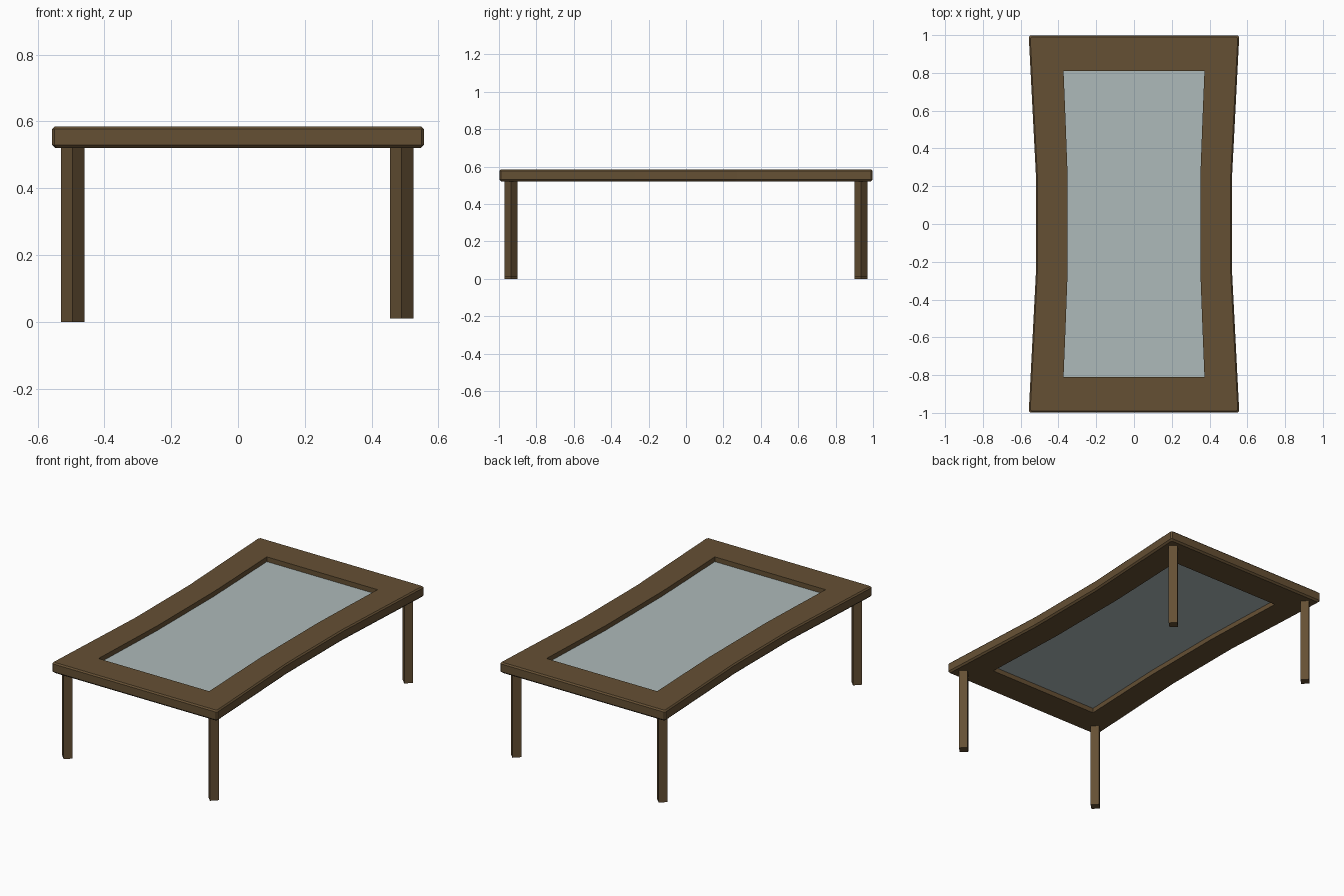
import bpy, bmesh, math

if "Cube" in bpy.data.objects:
    bpy.data.objects.remove(bpy.data.objects["Cube"])


def material(name, color):
    m = bpy.data.materials.new(name)
    m.diffuse_color = (*color, 1)
    m.use_nodes = True
    m.node_tree.nodes["Principled BSDF"].inputs["Base Color"].default_value = m.diffuse_color
    return m


wood = material("dark_wood", (0.13, 0.08, 0.034))
pane = material("pale_glass", (0.42, 0.49, 0.49))


def finish(name, bm, mat):
    bmesh.ops.recalc_face_normals(bm, faces=bm.faces)
    me = bpy.data.meshes.new(name)
    bm.to_mesh(me)
    bm.free()
    me.materials.append(mat)
    ob = bpy.data.objects.new(name, me)
    bpy.context.collection.objects.link(ob)
    return ob


def waisted(quarter):
    """Mirror the front right quarter outline into a closed loop."""
    right = quarter + [(x, -y) for x, y in reversed(quarter)]
    return right + [(-x, -y) for x, y in right]


def ring(bm, outline, z, inset=0.0):
    return [bm.verts.new((x - math.copysign(inset, x), y - math.copysign(inset, y), z))
            for x, y in outline]


def bridge(bm, a, b):
    n = len(a)
    for i in range(n):
        j = (i + 1) % n
        bm.faces.new((a[i], a[j], b[j], b[i]))


# Table top frame: waisted outline, chamfered rim, open centre
outer = waisted([(0.549, -0.998), (0.557, -0.99), (0.52, -0.27)])
inner = waisted([(0.373, -0.81), (0.362, -0.54), (0.352, -0.27)])
bm = bmesh.new()
loops = [ring(bm, inner, 0.52), ring(bm, outer, 0.52, 0.01), ring(bm, outer, 0.53),
         ring(bm, outer, 0.577), ring(bm, outer, 0.585, 0.008), ring(bm, inner, 0.585)]
for a, b in zip(loops, loops[1:] + loops[:1]):
    bridge(bm, a, b)
finish("tabletop_frame", bm, wood)

# Glass panel set into the frame
bm = bmesh.new()
low, high = ring(bm, inner, 0.549), ring(bm, inner, 0.556)
bridge(bm, low, high)
bm.faces.new(low)
bm.faces.new(high)
finish("glass_panel", bm, pane)

# Square legs turned 45 degrees
for side, x, foot in (("left", -0.495, 0.0), ("right", 0.49, 0.01)):
    for end, y in (("front", -0.935), ("back", 0.935)):
        bm = bmesh.new()
        diamond = [(x + 0.035 * math.cos(a), y + 0.035 * math.sin(a))
                   for a in (0, math.pi / 2, math.pi, 3 * math.pi / 2)]
        low = [bm.verts.new((*p, foot)) for p in diamond]
        high = [bm.verts.new((*p, 0.53)) for p in diamond]
        bridge(bm, low, high)
        bm.faces.new(low)
        bm.faces.new(high)
        finish(f"{end}_{side}_leg", bm, wood)
